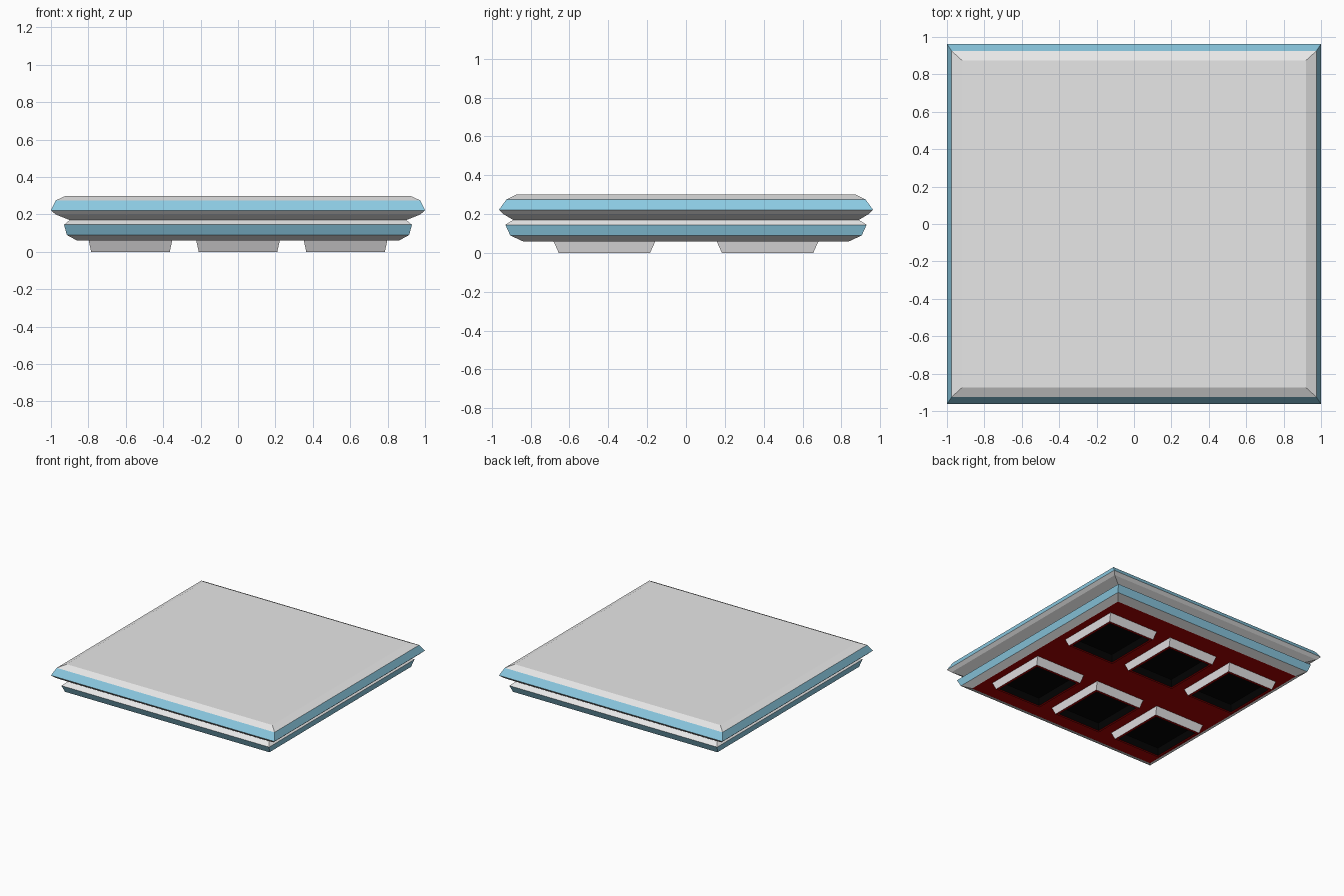
import bpy, bmesh

if "Cube" in bpy.data.objects:
    bpy.data.objects.remove(bpy.data.objects["Cube"])


def material(name, rgb):
    m = bpy.data.materials.new(name)
    m.diffuse_color = (*rgb, 1.0)
    m.use_nodes = True
    m.node_tree.nodes["Principled BSDF"].inputs["Base Color"].default_value = m.diffuse_color
    return m


GREY = material("light grey", (0.8, 0.8, 0.8))
BLUE = material("pale blue", (0.26, 0.59, 0.76))
RED = material("dark red", (0.4, 0.001, 0.001))
BLACK = material("black", (0.001, 0.001, 0.001))
MAUVE = material("pale mauve", (0.82, 0.8, 0.82))
MATS = [GREY, BLUE, RED, BLACK, MAUVE]


def stacked_rings(name, rings, sides, bottom, top, centre=(0, 0)):
    """Rectangular rings (half x, half y, z) in order, skinned and capped."""
    bm = bmesh.new()
    cx, cy = centre
    loops = [[bm.verts.new((cx + sx * hx, cy + sy * hy, z))
              for sx, sy in ((-1, -1), (1, -1), (1, 1), (-1, 1))]
             for hx, hy, z in rings]
    for lo, hi, mat in zip(loops, loops[1:], sides):
        for i in range(4):
            j = (i + 1) % 4
            bm.faces.new((lo[i], lo[j], hi[j], hi[i])).material_index = MATS.index(mat)
    bm.faces.new(loops[0][::-1]).material_index = MATS.index(bottom)
    if top:
        bm.faces.new(loops[-1]).material_index = MATS.index(top)
    mesh = bpy.data.meshes.new(name)
    bm.to_mesh(mesh)
    bm.free()
    for m in MATS:
        mesh.materials.append(m)
    ob = bpy.data.objects.new(name, mesh)
    bpy.context.collection.objects.link(ob)
    return ob


# Two-tier slab: lower tier with red underside, groove, upper tier; blue edge bands
stacked_rings("slab",
              [(0.86, 0.84, 0.06), (0.915, 0.905, 0.09), (0.93, 0.93, 0.145),
               (0.90, 0.89, 0.17),
               (0.975, 0.94, 0.20), (1.0, 0.963, 0.222),
               (0.975, 0.925, 0.275), (0.92, 0.875, 0.30)],
              [GREY, BLUE, GREY, GREY, GREY, BLUE, GREY], RED, GREY)

# Six tapered feet, hollow underneath with a black inside
for x in (-0.575, 0, 0.575):
    for y in (-0.42, 0.42):
        stacked_rings("foot", [(0.18, 0.205, 0.055), (0.19, 0.215, 0.0),
                               (0.21, 0.235, 0.0), (0.223, 0.262, 0.06)],
                      [BLACK, RED, MAUVE], BLACK, None, (x, y))
